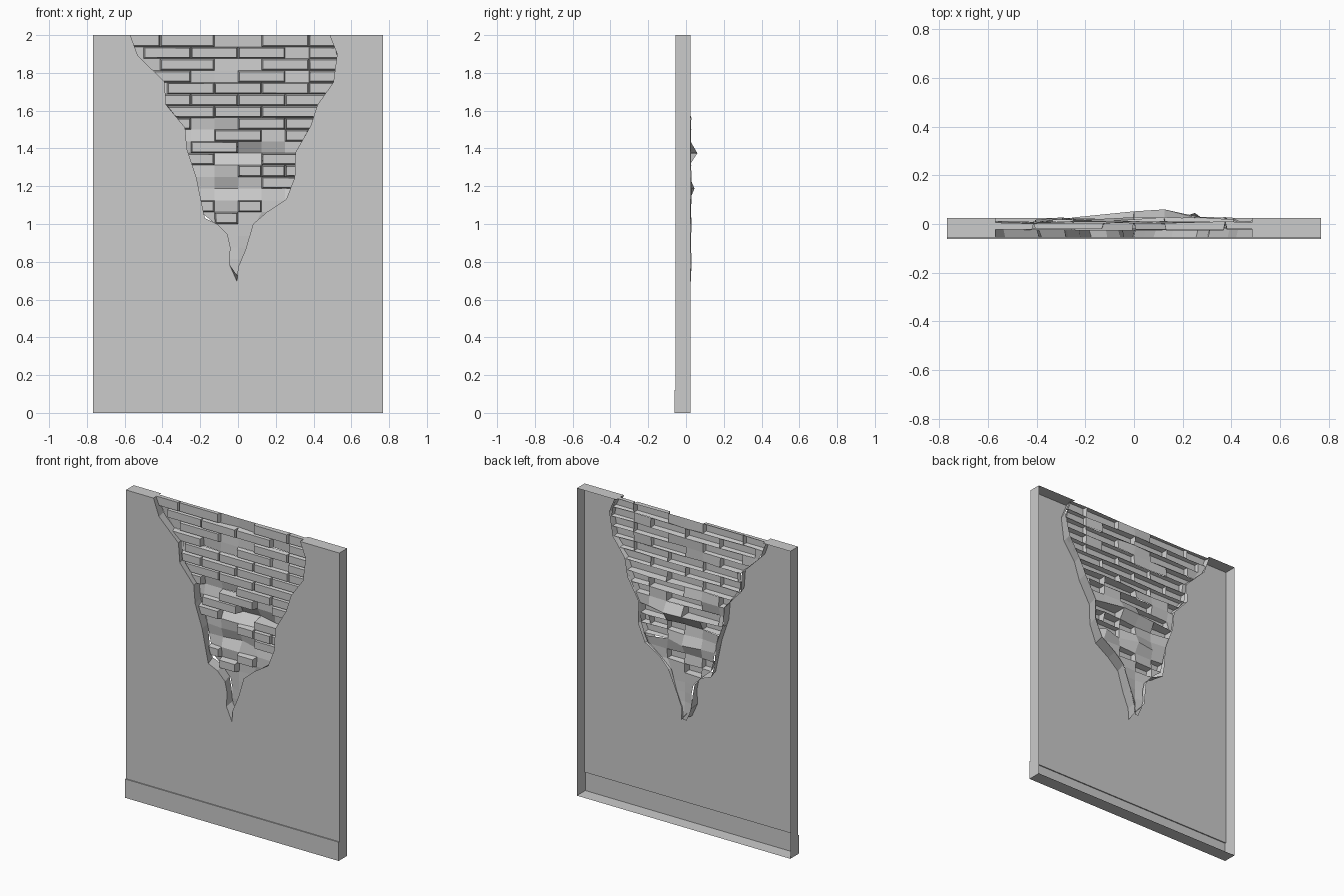
import bpy, bmesh, random
from mathutils import Vector

if "Cube" in bpy.data.objects:
    bpy.data.objects.remove(bpy.data.objects["Cube"])

random.seed(4)
W, FRONT, BACK, SKIRT_Y, SKIRT_Z = 0.768, -0.055, 0.025, -0.062, 0.122

plaster = bpy.data.materials.new("plaster_grey")
plaster.diffuse_color = (0.6, 0.6, 0.6, 1)
plaster.use_nodes = True
plaster.node_tree.nodes["Principled BSDF"].inputs["Base Color"].default_value = plaster.diffuse_color

# Jagged edge of the missing plaster, as (x, z) from the top down
LEFT = [(-.57, 2), (-.53, 1.89), (-.39, 1.755), (-.38, 1.63), (-.28, 1.51),
        (-.27, 1.395), (-.22, 1.245), (-.19, 1.10), (-.175, 1.03), (-.11, 1.0),
        (-.055, .945), (-.04, .875), (-.045, .785), (-.005, .695)]
RIGHT = [(.485, 2), (.525, 1.9), (.505, 1.75), (.42, 1.63), (.385, 1.52),
         (.305, 1.38), (.30, 1.245), (.255, 1.13), (.155, 1.065), (.08, 1.0),
         (.04, .865), (0, .77), (-.005, .695)]

# Raised bricks in each row from the top, in eighths of a unit along x
BRICKS = [[(-5, -3.3), (-3.3, -1), (1, 3), (3, 5)],
          [(-4, -2), (-2, 0), (0, 2), (3, 5)],
          [(-3.3, -1), (1, 3), (3, 5)],
          [(-4, -2), (0, 2), (3, 5)],
          [(-3, -1), (-1, 1), (1, 3), (3, 5)],
          [(-4, -2), (-2, 0), (0, 2), (2, 4)],
          [(-3, -1), (-1, 1), (1, 4)],
          [(-3, -2), (0, 2), (2, 4)],
          [(-1, 1), (2, 3)],
          [(-2, 0)],
          [(-3, -1), (1, 3)],
          [(0, 1), (1, 2), (2, 3)],
          [(1, 3)],
          [],
          [(-2, -1), (0, 1)],
          [(-1, 0)]]


def edge_x(side, z):
    for (xa, za), (xb, zb) in zip(side, side[1:]):
        if zb <= z <= za:
            return xa + (xb - xa) * (za - z) / (za - zb)
    return side[-1][0]


def add_face(bm, pts, toward):
    f = bm.faces.new([bm.verts.new(p) for p in pts])
    f.normal_update()
    if f.normal.dot(Vector(toward)) < 0:
        f.normal_flip()


def finish(bm, name):
    bmesh.ops.remove_doubles(bm, verts=bm.verts, dist=0.0005)
    bmesh.ops.dissolve_degenerate(bm, edges=bm.edges, dist=0.0005)
    me = bpy.data.meshes.new(name)
    bm.to_mesh(me)
    bm.free()
    me.materials.append(plaster)
    bpy.context.collection.objects.link(bpy.data.objects.new(name, me))


# Plaster wall: thin open-backed shell with a notch in the front
bm = bmesh.new()
outline = LEFT + RIGHT[-2::-1]
add_face(bm, [(x, FRONT, z) for x, z in
              [(-W, 2), (-W, SKIRT_Z)] + [(W, SKIRT_Z), (W, 2)] + outline[::-1]], (0, -1, 0))
for s, x_in in ((-1, LEFT[0][0]), (1, RIGHT[0][0])):
    add_face(bm, [(s * W, y, z) for y, z in
                  [(BACK, 0), (SKIRT_Y, 0), (SKIRT_Y, SKIRT_Z), (FRONT, SKIRT_Z),
                   (FRONT, 2), (BACK, 2)]], (s, 0, 0))
    add_face(bm, [(s * W, FRONT, 2), (x_in, FRONT, 2), (x_in, BACK, 2), (s * W, BACK, 2)], (0, 0, 1))
finish(bm, "plaster_wall")

# Skirting board: front, ledge and underside
bm = bmesh.new()
strip = [(FRONT, SKIRT_Z), (SKIRT_Y, SKIRT_Z), (SKIRT_Y, 0), (BACK, 0)]
for a, b, n in zip(strip, strip[1:], [(0, 0, 1), (0, -1, 0), (0, 0, -1)]):
    add_face(bm, [(-W, *a), (W, *a), (W, *b), (-W, *b)], n)
finish(bm, "skirting_board")

# Broken rim running back from the jagged edge
bm = bmesh.new()
back = []
for i, (x, z) in enumerate(outline):
    s = -1 if i < len(LEFT) - 1 else 1
    y = (0.012 if z > 1.55 else 0.024) + random.uniform(-.004, .006)
    back.append((x + s * random.uniform(.01, .03), y, z))
for i in range(len(outline) - 1):
    (xa, za), (xb, zb) = outline[i], outline[i + 1]
    add_face(bm, [(xa, FRONT, za), (xb, FRONT, zb), back[i + 1], back[i]],
             (1 if i < len(LEFT) - 1 else -1, 0, 0))
finish(bm, "broken_rim")

# Uneven mortar depth, shared by the mortar and the brick backs
depth = {(1, 10): .06, (0, 10): .052, (0, 13): .045, (2, 13): .045, (-1, 10): .038}


def corner(k, row):
    z = max(2 - row / 16, .695)
    lo, hi = edge_x(LEFT, z) - .012, edge_x(RIGHT, z) + .012
    x = min(max(k / 8, lo), hi)
    if (k, row) not in depth:
        if row < 7:
            depth[k, row] = random.uniform(-.002, .012)
        elif row < 15:
            depth[k, row] = random.uniform(.005, .03)
        else:
            depth[k, row] = random.uniform(.008, .022)
    y = depth[k, row] if lo < k / 8 < hi else (.006 if row < 7 else .018)
    return Vector((x, y, z))


mortar, bricks = bmesh.new(), bmesh.new()
for row in range(21):
    spans = BRICKS[row] if row < len(BRICKS) else []
    # bare mortar cells between the bricks
    cuts = sorted(set(range(-5, 6)) | {e for s in spans for e in s})
    for a, b in zip(cuts, cuts[1:]):
        if any(s <= a and b <= e for s, e in spans):
            continue
        q = [corner(a, row), corner(b, row), corner(b, row + 1), corner(a, row + 1)]
        if max(q[1].x - q[0].x, q[2].x - q[3].x) > .003:
            add_face(mortar, q, (0, -1, 0))
    # raised bricks: tapered, open at the back
    for a, b in spans:
        q = [corner(a, row), corner(b, row), corner(b, row + 1), corner(a, row + 1)]
        if min(q[1].x - q[0].x, q[2].x - q[3].x) < .025:
            continue
        y = random.uniform(-.026, -.016)
        t = .007
        off = [(t, -t), (-t, -t), (-t, t), (t, t)]
        f = [Vector((p.x + dx, y, p.z + (0 if row == 0 and dz < 0 else dz)))
             for p, (dx, dz) in zip(q, off)]
        add_face(bricks, f, (0, -1, 0))
        mid = sum(q, Vector()) / 4
        for i in range(4):
            j = (i + 1) % 4
            add_face(bricks, [q[i], q[j], f[j], f[i]], (q[i] + q[j]) / 2 - mid)
finish(mortar, "mortar")
finish(bricks, "bricks")
